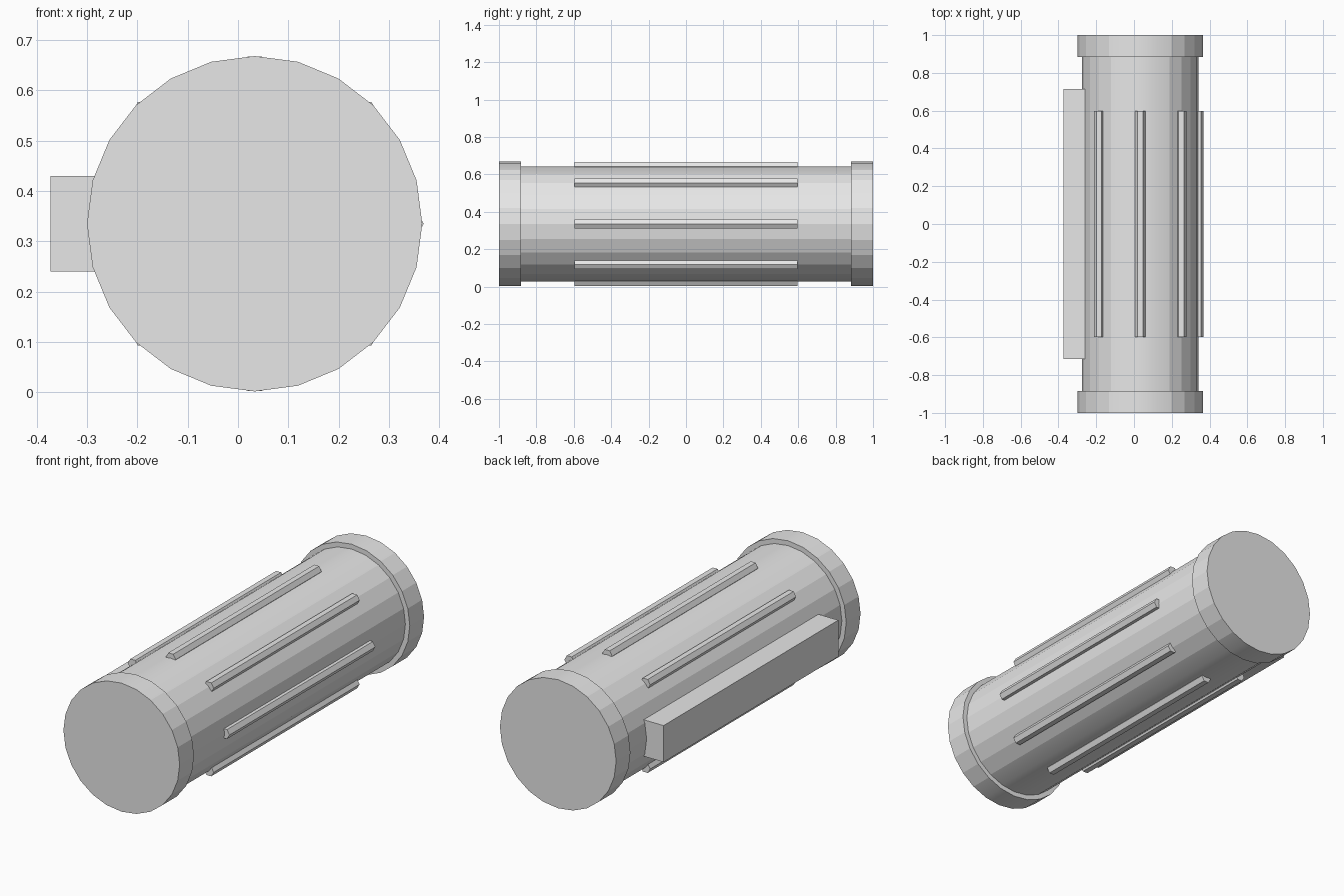
import bpy, bmesh, math
from mathutils import Matrix

if "Cube" in bpy.data.objects:
    bpy.data.objects.remove(bpy.data.objects["Cube"])

CX, CZ = 0.033, 0.335      # axis of the cylinder

grey = bpy.data.materials.new("light_grey")
grey.diffuse_color = (0.8, 0.8, 0.8, 1)
grey.use_nodes = True
grey.node_tree.nodes["Principled BSDF"].inputs["Base Color"].default_value = grey.diffuse_color


def finish(name, bm):
    mesh = bpy.data.meshes.new(name)
    bm.to_mesh(mesh)
    bm.free()
    mesh.materials.append(grey)
    obj = bpy.data.objects.new(name, mesh)
    bpy.context.collection.objects.link(obj)
    return obj


def rod(name, x, z, radius, sides, y0, y1):
    """Cylinder along y with a vertex on +x, smooth side and flat ends."""
    bm = bmesh.new()
    bmesh.ops.create_cone(bm, cap_ends=True, segments=sides, radius1=radius,
                          radius2=radius, depth=y1 - y0)
    # put a corner exactly on +x, whatever the primitive's start angle
    v = bm.verts[:][0].co
    bm.transform(Matrix.Rotation(-math.atan2(v.y, v.x), 4, 'Z'))
    bm.transform(Matrix.Translation((x, (y0 + y1) / 2, z))
                 @ Matrix.Rotation(math.pi / 2, 4, 'X'))
    for f in bm.faces:
        f.smooth = abs(f.normal.y) < 0.5 and len(f.verts) == 4
    for e in bm.edges:
        e.smooth = all(f.smooth for f in e.link_faces)
    return finish(name, bm)


# main barrel and the two end caps
rod("barrel", CX, CZ, 0.308, 24, -0.9, 0.9)
rod("front_cap", CX, CZ, 0.333, 24, -1.0, -0.883)
rod("back_cap", CX, CZ, 0.333, 24, 0.883, 1.0)

# six-sided ribs every 45 degrees, except where the side block sits
for i in range(8):
    if i != 4:
        a = math.radians(45 * i)
        rod(f"rib_{i}", CX + 0.308 * math.cos(a), CZ + 0.308 * math.sin(a),
            0.028, 6, -0.597, 0.597)

# rectangular block along the left side
bm = bmesh.new()
bmesh.ops.create_cube(bm, size=1)
bm.transform(Matrix.Translation((-0.277, 0, CZ)) @ Matrix.Diagonal((0.19, 1.43, 0.189, 1)))
finish("side_block", bm)
